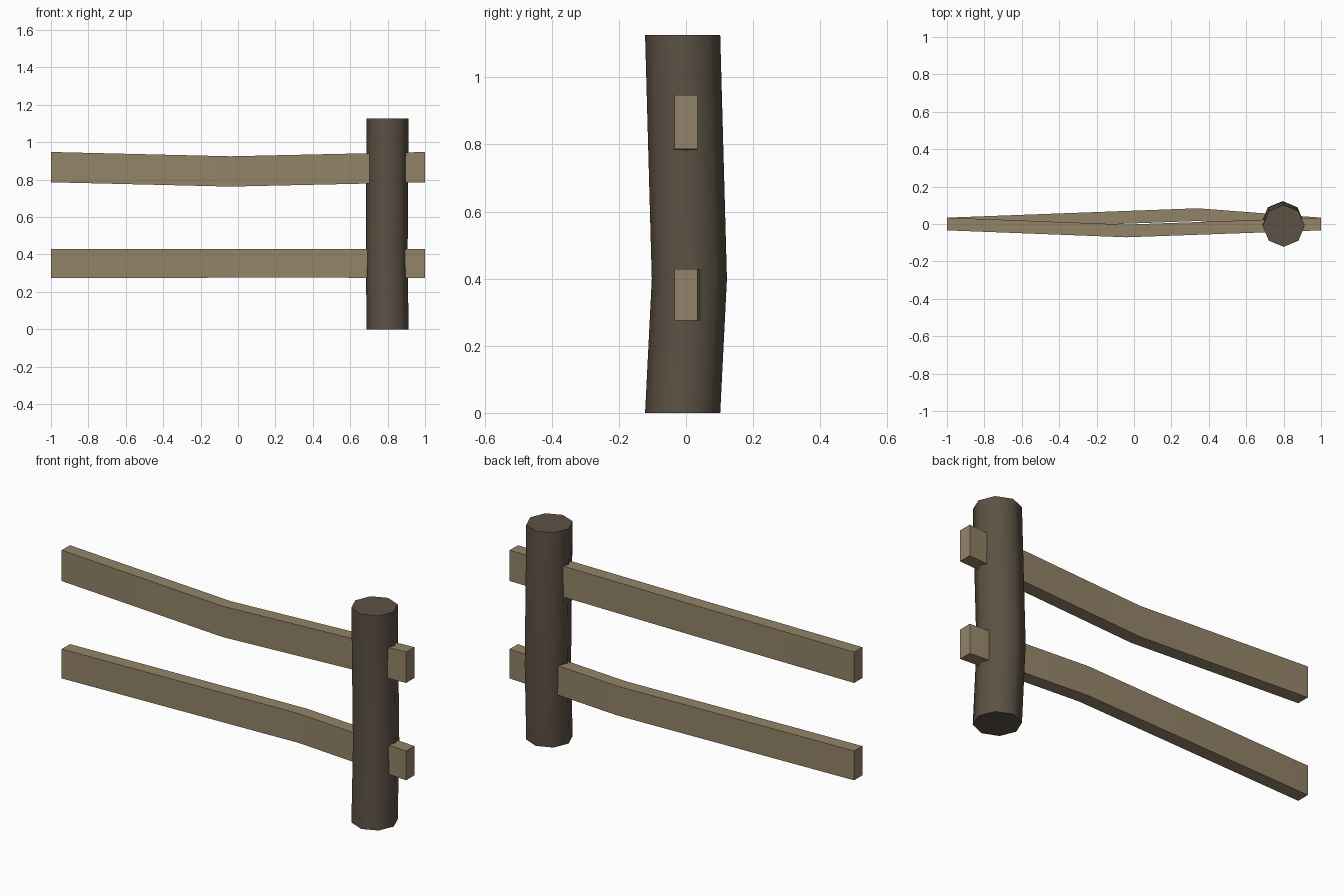
import bpy, bmesh, math
from mathutils import Vector

if "Cube" in bpy.data.objects:
    bpy.data.objects.remove(bpy.data.objects["Cube"])


def material(name, rgb):
    m = bpy.data.materials.new(name)
    m.diffuse_color = (*rgb, 1.0)
    m.use_nodes = True
    m.node_tree.nodes["Principled BSDF"].inputs["Base Color"].default_value = m.diffuse_color
    return m


WEATHERED = material("weathered plank", (0.296, 0.231, 0.138))
BARK = material("dark bark", (0.107, 0.083, 0.058))


def loft(name, rings, mat):
    """Skin a closed, capped solid through matching rings of points."""
    bm = bmesh.new()
    loops = [[bm.verts.new(p) for p in ring] for ring in rings]
    n = len(loops[0])
    for a, b in zip(loops, loops[1:]):
        for i in range(n):
            j = (i + 1) % n
            bm.faces.new((a[i], a[j], b[j], b[i]))
    bm.faces.new(loops[0][::-1])
    bm.faces.new(loops[-1])
    bmesh.ops.recalc_face_normals(bm, faces=bm.faces[:])
    mesh = bpy.data.meshes.new(name)
    bm.to_mesh(mesh)
    bm.free()
    mesh.materials.append(mat)
    obj = bpy.data.objects.new(name, mesh)
    bpy.context.collection.objects.link(obj)
    bpy.ops.object.select_all(action='DESELECT')
    obj.select_set(True)
    bpy.context.view_layer.objects.active = obj
    bpy.ops.object.shade_smooth_by_angle(angle=math.radians(50))
    return obj


def octagon(centre, radius):
    c = Vector(centre)
    return [c + Vector((math.cos(i * math.pi / 4), math.sin(i * math.pi / 4), 0)) * radius
            for i in range(8)]


def plank_section(centre, height, half_depth=0.034):
    x, y, z = centre
    h = height / 2
    return [(x, y + sy * half_depth, z + sz * h)
            for sy, sz in ((-1, -1), (1, -1), (1, 1), (-1, 1))]


# Bent eight-sided post
loft("post", [octagon(c, 0.112) for c in
              ((0.80, -0.01, 0), (0.795, 0.01, 0.40), (0.80, -0.01, 1.127))], BARK)

# Upper rail sags and bows to the front
loft("upper_rail", [plank_section(c, 0.162) for c in
                    ((-1, 0, 0.867), (-0.04, -0.037, 0.844), (1, 0, 0.867))], WEATHERED)

# Lower rail bows to the back
loft("lower_rail", [plank_section(c, 0.154) for c in
                    ((-1, 0, 0.352), (0.34, 0.05, 0.353), (1, 0, 0.352))], WEATHERED)
